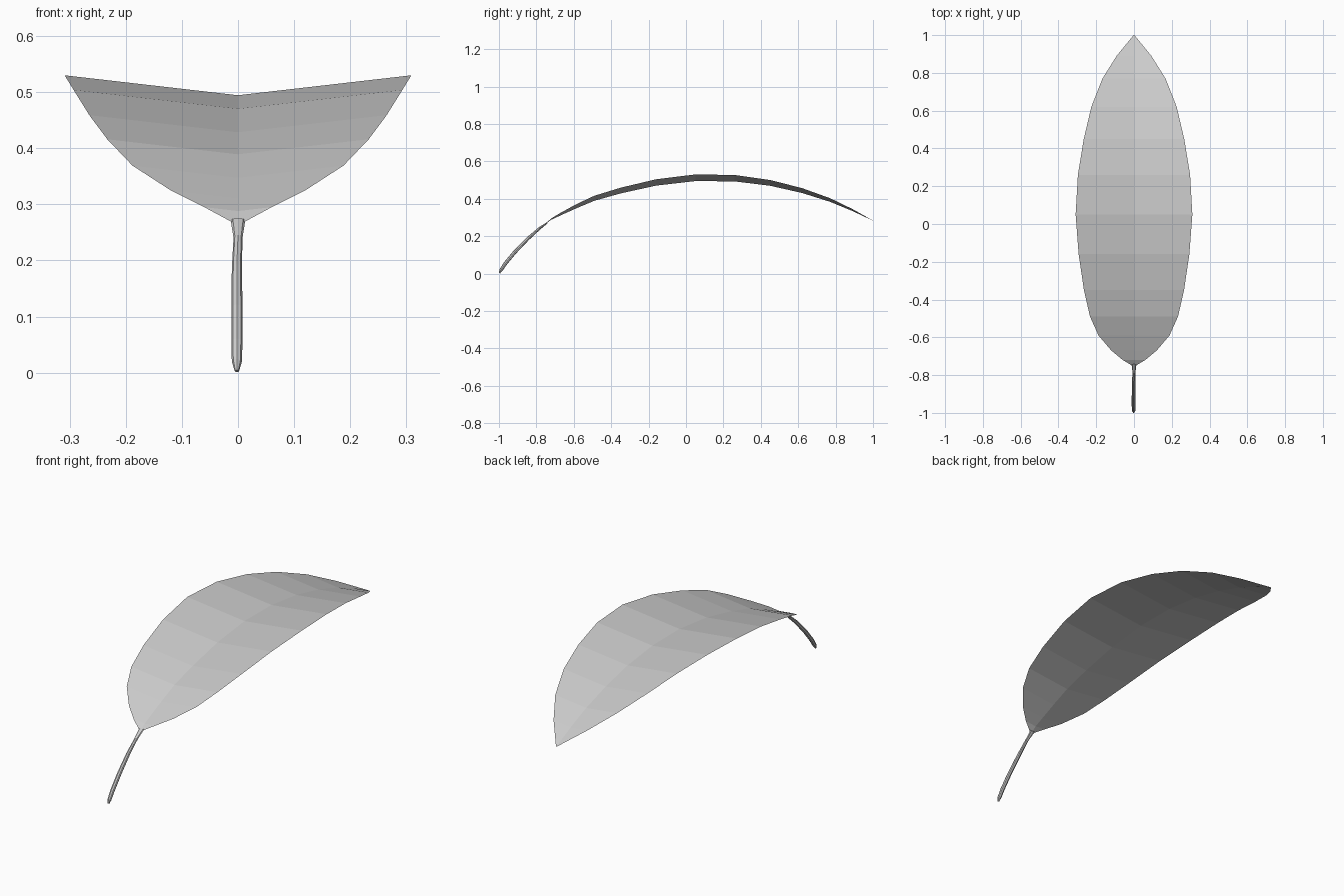
import bpy, bmesh, math
from mathutils import Vector

cube = bpy.data.objects.get("Cube")
if cube:
    bpy.data.objects.remove(cube)

GREY = (0.6, 0.6, 0.6, 1)
mat = bpy.data.materials.new("leaf grey")
mat.use_nodes = True
mat.diffuse_color = GREY
bsdf = next(n for n in mat.node_tree.nodes if n.type == 'BSDF_PRINCIPLED')
bsdf.inputs["Base Color"].default_value = GREY


def finish(bm, name):
    mesh = bpy.data.meshes.new(name)
    bm.to_mesh(mesh)
    bm.free()
    mesh.materials.append(mat)
    ob = bpy.data.objects.new(name, mesh)
    bpy.context.collection.objects.link(ob)
    return ob


# Leaf blade: stations of (y, half width, edge height), folded up from the midrib
stations = [(-0.75, 0.010, 0.268), (-0.72, 0.060, 0.295), (-0.67, 0.120, 0.325),
            (-0.59, 0.188, 0.369), (-0.49, 0.233, 0.416), (-0.35, 0.265, 0.459),
            (-0.16, 0.293, 0.504), (0.05, 0.309, 0.530), (0.26, 0.297, 0.527),
            (0.45, 0.266, 0.500), (0.62, 0.226, 0.457), (0.77, 0.167, 0.403),
            (0.89, 0.092, 0.345), (1.00, 0.002, 0.283)]
FOLD = 0.115
bm = bmesh.new()
rows = []
for y, w, z in stations:
    mid = z - FOLD * w
    rows.append([bm.verts.new((w * t, y, mid + FOLD * w * abs(t)))
                 for t in (-1, -0.5, 0, 0.5, 1)])
for a, b in zip(rows, rows[1:]):
    for i in range(4):
        bm.faces.new((a[i], a[i + 1], b[i + 1], b[i]))
finish(bm, "leaf_blade")

# Stalk: eight-sided tapered tube along a bent path (y, z, half width, half depth)
path = [(-0.997, 0.003, 0.004, 0.004), (-0.988, 0.020, 0.009, 0.009),
        (-0.965, 0.055, 0.010, 0.010), (-0.915, 0.115, 0.010, 0.010),
        (-0.845, 0.187, 0.009, 0.009), (-0.785, 0.240, 0.008, 0.007),
        (-0.742, 0.272, 0.013, 0.004)]
bm = bmesh.new()
rings = []
for i, (y, z, rx, rd) in enumerate(path):
    p, n = path[max(i - 1, 0)], path[min(i + 1, len(path) - 1)]
    tangent = Vector((0, n[0] - p[0], n[1] - p[1])).normalized()
    side = Vector((0, -tangent.z, tangent.y))
    centre = Vector((-0.002 if i < 5 else 0, y, z))
    ring = []
    for k in range(8):
        a = math.tau * k / 8
        ring.append(bm.verts.new(centre + Vector((rx * math.cos(a), 0, 0))
                                 + side * rd * math.sin(a)))
    rings.append(ring)
for a, b in zip(rings, rings[1:]):
    for k in range(8):
        m = (k + 1) % 8
        bm.faces.new((a[k], a[m], b[m], b[k]))
bm.faces.new(rings[0])
bm.faces.new(rings[-1])
bmesh.ops.recalc_face_normals(bm, faces=bm.faces[:])
finish(bm, "leaf_stalk")
